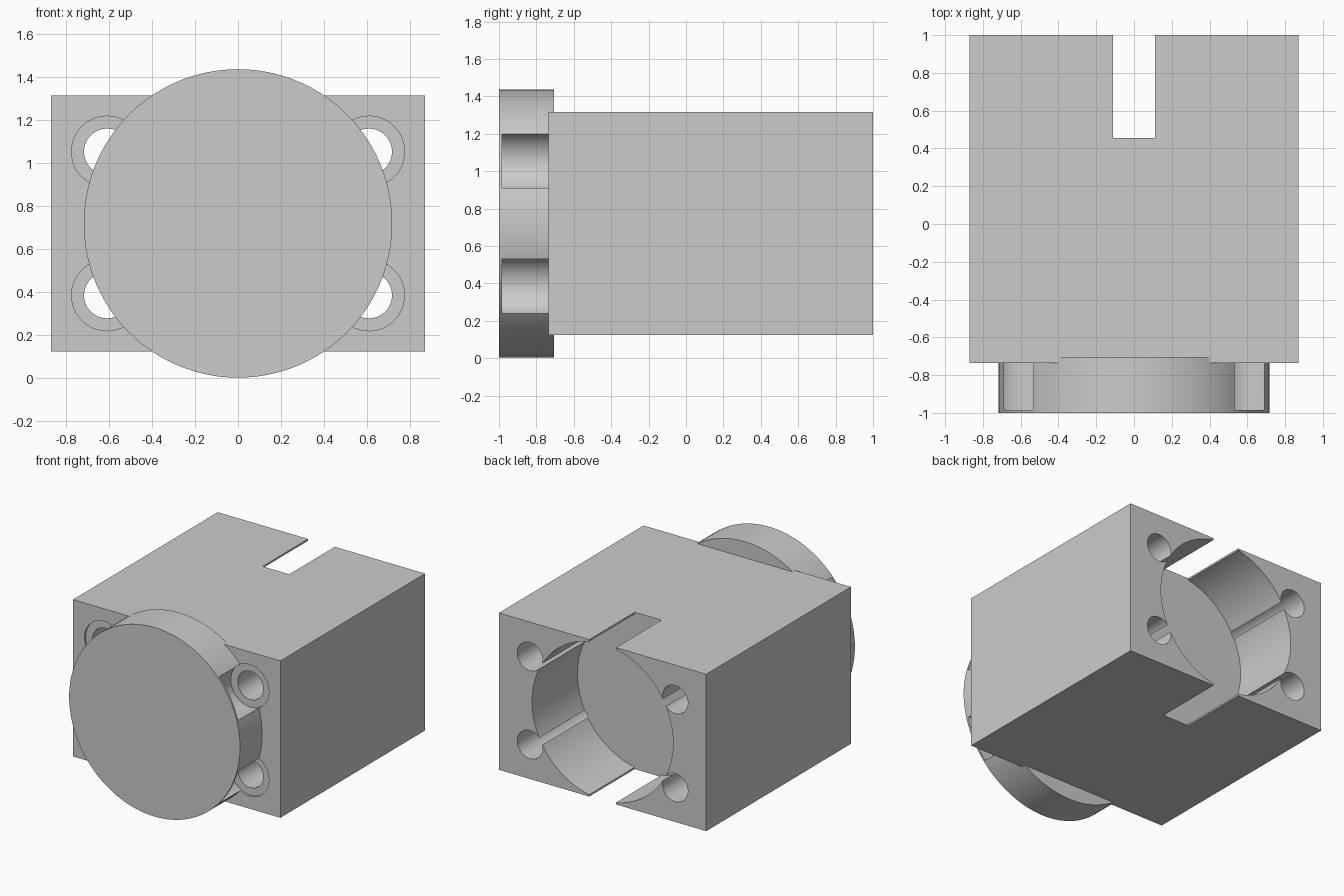
import bpy
import math

if "Cube" in bpy.data.objects:
    bpy.data.objects.remove(bpy.data.objects["Cube"])

CZ = 0.72            # height of the shared axis
BACK, FACE, FLOOR = 1.0, -0.735, 0.455

grey = bpy.data.materials.new("light_grey")
grey.diffuse_color = (0.6, 0.6, 0.6, 1)
grey.use_nodes = True
grey.node_tree.nodes["Principled BSDF"].inputs["Base Color"].default_value = grey.diffuse_color


def box(name, x, y0, y1, z0, z1):
    """Box centred on x = 0 with half width x."""
    bpy.ops.mesh.primitive_cube_add(size=1, location=(0, (y0 + y1) / 2, (z0 + z1) / 2))
    ob = bpy.context.object
    ob.name = name
    ob.scale = (2 * x, y1 - y0, z1 - z0)
    bpy.ops.object.transform_apply(location=True, rotation=True, scale=True)
    return ob


def rod(name, r, y0, y1, x=0.0, z=CZ, sides=48):
    """Cylinder lying along y."""
    bpy.ops.mesh.primitive_cylinder_add(vertices=sides, radius=r, depth=y1 - y0,
                                        location=(x, (y0 + y1) / 2, z),
                                        rotation=(math.pi / 2, 0, 0))
    ob = bpy.context.object
    ob.name = name
    bpy.ops.object.transform_apply(location=True, rotation=True, scale=True)
    return ob


def combine(target, other, operation):
    mod = target.modifiers.new(operation.lower(), 'BOOLEAN')
    mod.operation = operation
    mod.solver = 'EXACT'
    mod.object = other
    bpy.context.view_layer.objects.active = target
    bpy.ops.object.modifier_apply(modifier=mod.name)
    bpy.data.objects.remove(other, do_unlink=True)


# Block with the round front flange
body = box("housing", 0.87, FACE, BACK, 0.125, 1.315)
combine(body, rod("flange", 0.717, -1.0, FACE + 0.03, sides=128), 'UNION')

# Blind bore and the slot across it at the back
combine(body, rod("bore", 0.592, FLOOR, BACK + 0.1, sides=128), 'DIFFERENCE')
combine(body, box("slot", 0.112, FLOOR, BACK + 0.2, -0.2, 1.6), 'DIFFERENCE')

# Four bolt holes with head pockets hidden behind the flange skin
for sx in (-1, 1):
    for sz in (-1, 1):
        x, z = sx * 0.609, CZ + sz * 0.334
        combine(body, rod("head_pocket", 0.165, -0.985, FACE + 0.015, x, z), 'DIFFERENCE')
        combine(body, rod("bolt_hole", 0.107, FACE - 0.1, BACK + 0.3, x, z), 'DIFFERENCE')

# Finish
body.data.materials.clear()
body.data.materials.append(grey)
for p in body.data.polygons:
    p.material_index = 0
bpy.ops.object.select_all(action='DESELECT')
body.select_set(True)
bpy.context.view_layer.objects.active = body
bpy.ops.object.shade_smooth_by_angle(angle=math.radians(30))
